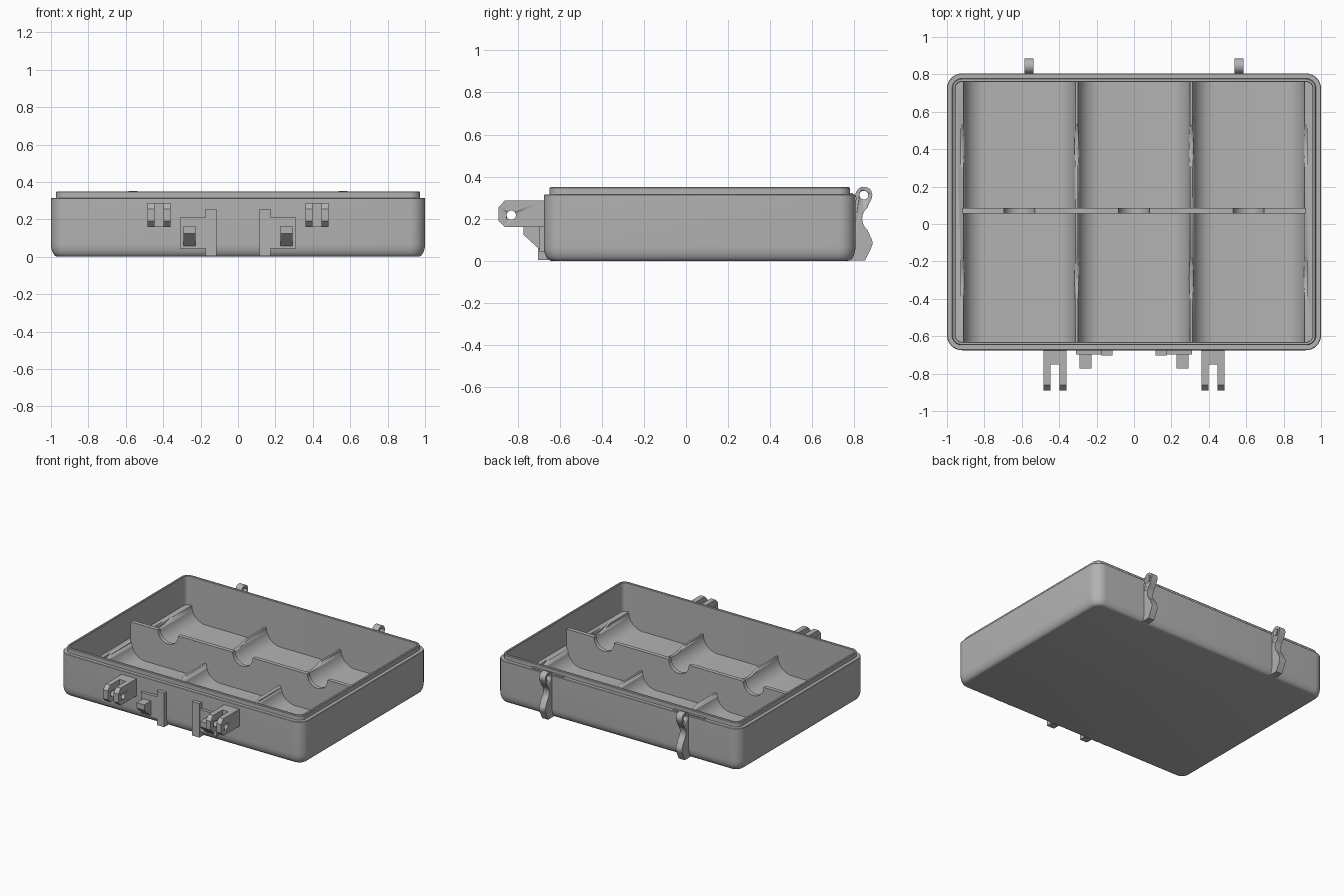
import bpy, bmesh, math
from mathutils import Vector

cube = bpy.data.objects.get("Cube")
if cube:
    bpy.data.objects.remove(cube, do_unlink=True)

grey = bpy.data.materials.new("plain grey")
grey.use_nodes = True
COLOR = (0.45, 0.45, 0.45, 1)
grey.diffuse_color = COLOR
grey.node_tree.nodes["Principled BSDF"].inputs["Base Color"].default_value = COLOR


def finish(name, bm, smooth=True):
    bmesh.ops.recalc_face_normals(bm, faces=bm.faces[:])
    mesh = bpy.data.meshes.new(name)
    bm.to_mesh(mesh)
    bm.free()
    mesh.materials.append(grey)
    obj = bpy.data.objects.new(name, mesh)
    bpy.context.collection.objects.link(obj)
    if smooth:
        bpy.ops.object.select_all(action='DESELECT')
        obj.select_set(True)
        bpy.context.view_layer.objects.active = obj
        bpy.ops.object.shade_smooth_by_angle(angle=math.radians(30))
    return obj


def prism(name, outline, axis, start, end):
    """Extrude a 2D outline: (y, z) along x, (x, z) along y, or (x, y) along z."""
    place = {'x': lambda a, b, t: (t, a, b), 'y': lambda a, b, t: (a, t, b),
             'z': lambda a, b, t: (a, b, t)}[axis]
    bm = bmesh.new()
    base = bm.faces.new([bm.verts.new(place(a, b, start)) for a, b in outline])
    out = bmesh.ops.extrude_face_region(bm, geom=[base], use_keep_orig=True)
    shift = Vector(place(0, 0, end - start))
    for v in out['geom']:
        if isinstance(v, bmesh.types.BMVert):
            v.co += shift
    return finish(name, bm)


def box(name, x, y, z):
    return prism(name, [(x[0], y[0]), (x[1], y[0]), (x[1], y[1]), (x[0], y[1])], 'z', *z)


def arc(cx, cy, r, a0, a1, n=12):
    return [(cx + r * math.cos(math.radians(a0 + (a1 - a0) * i / n)),
             cy + r * math.sin(math.radians(a0 + (a1 - a0) * i / n))) for i in range(n + 1)]


def drill(obj, y, z, r, x0, x1):
    """Cut a round hole running along x."""
    cutter = prism("hole_cutter", arc(y, z, r, 0, 345, 23 if r < 0.1 else 71), 'x', x0, x1)
    cutter.hide_render = True
    cut = obj.modifiers.new("hole", 'BOOLEAN')
    cut.operation, cut.solver, cut.object = 'DIFFERENCE', 'EXACT', cutter
    bpy.ops.object.select_all(action='DESELECT')
    obj.select_set(True)
    bpy.context.view_layer.objects.active = obj
    bpy.ops.object.modifier_apply(modifier=cut.name)
    bpy.data.objects.remove(cutter, do_unlink=True)


def ring(inset):
    """Rounded rectangle of the case, shrunk by inset."""
    hx, hy, cy = 1 - inset, 0.74 - inset, 0.065
    r = max(0.08 - inset, 0.02)
    pts = []
    for sx, sy, a in ((1, 1, 0), (-1, 1, 90), (-1, -1, 180), (1, -1, 270)):
        pts += arc(sx * (hx - r), cy + sy * (hy - r), r, a, a + 90, 8)
    return pts


# Case shell: rounded outer wall, stepped lip and inner cavity
section = [(0.035 * (1 - math.sin(t)), 0.07 * (1 - math.cos(t)))
           for t in (math.radians(15 * i) for i in range(7))]
section += [(0, 0.312), (0.003, 0.315), (0.027, 0.315), (0.027, 0.345), (0.031, 0.35),
            (0.042, 0.35), (0.045, 0.346), (0.045, 0.015)]
bm = bmesh.new()
rings = [[bm.verts.new((x, y, z)) for x, y in ring(i)] for i, z in section]
for lo, hi in zip(rings, rings[1:]):
    for k in range(len(lo)):
        j = (k + 1) % len(lo)
        bm.faces.new((lo[k], lo[j], hi[j], hi[k]))
bm.faces.new(rings[0])
bm.faces.new(rings[-1])
finish("case_shell", bm)

# Tray liner: three troughs with rounded sides between low ridges
RIDGE, FLOOR, R = 0.135, 0.02, 0.115
outline = [(0.955, 0.012), (-0.955, 0.012), (-0.955, RIDGE)]
for cx in (-0.613, 0, 0.613):
    half = 0.299
    outline += arc(cx - half + R, FLOOR + R, R, 180, 270, 10)
    outline += arc(cx + half - R, FLOOR + R, R, 270, 360, 10)
outline.append((0.955, RIDGE))
liner = prism("trough_liner", outline, 'y', -0.632, 0.762)

# Shallow finger dips across the ridges
for y in (0.417, -0.29):
    drill(liner, y, RIDGE + 0.222, 0.25, -0.925, 0.925)

# Long divider with three round notches
outline = [(-0.92, 0.015), (-0.92, 0.28)]
for cx in (-0.613, 0, 0.613):
    outline += arc(cx, 0.28, 0.083, 180, 360, 16)
outline += [(0.92, 0.28), (0.92, 0.015)]
prism("long_divider", outline, 'y', 0.055, 0.085)

for s, side in ((1, "left"), (-1, "right")):
    def span(a, b):
        return sorted((s * a, s * b))

    # Front forked lug with a pin hole
    lug = [(-0.67, 0.16), (-0.67, 0.287), (-0.86, 0.287), (-0.89, 0.255),
           (-0.89, 0.19), (-0.86, 0.16)]
    for tag, a, b in (("inner", 0.36, 0.398), ("outer", 0.446, 0.484)):
        prong = prism(f"{side}_{tag}_lug_prong", lug, 'x', *span(a, b))
        drill(prong, -0.83, 0.217, 0.022, *span(a - 0.01, b + 0.01))
    box(f"{side}_lug_base", span(0.398, 0.446), (-0.75, -0.67), (0.16, 0.287))

    # Front latch: upright strip, back plate and sloped hook
    box(f"{side}_latch_strip", span(0.115, 0.175), (-0.702, -0.655), (0.003, 0.255))
    box(f"{side}_latch_plate", span(0.175, 0.31), (-0.697, -0.67), (0.045, 0.21))
    hook = [(-0.69, 0.165), (-0.773, 0.165), (-0.773, 0.125), (-0.70, 0.058), (-0.69, 0.058)]
    prism(f"{side}_latch_hook", hook, 'x', *span(0.228, 0.292))

    # Rear hinge arm: eye on top, waist, and bulge down to the base
    arm = arc(0.845, 0.312, 0.04, -25, 205, 18)
    arm += [(0.80, 0.27), (0.79, 0.20), (0.78, 0.002), (0.85, 0.002)]
    arm += arc(0.84, 0.085, 0.046, -25, 35, 6)
    arm += arc(0.905, 0.20, 0.068, 230, 130, 10)
    hinge = prism(f"{side}_hinge_arm", arm, 'x', *span(0.536, 0.586))
    drill(hinge, 0.845, 0.312, 0.021, *span(0.52, 0.6))

    # Thin pad on the rim step beside the hinge
    box(f"{side}_rim_pad", span(0.45, 0.71), (0.776, 0.794), (0.31, 0.322))
